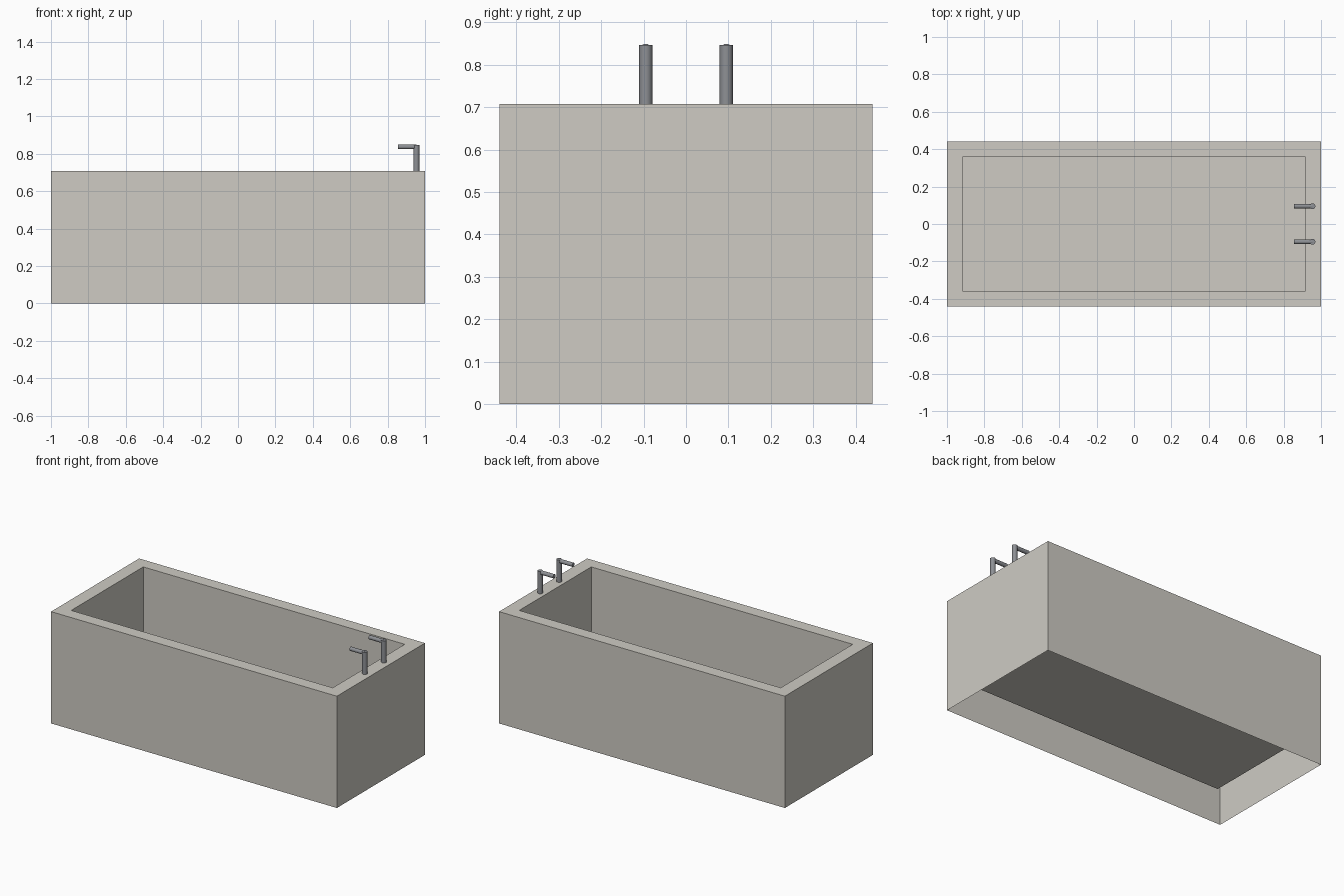
import bpy, bmesh, math
from mathutils import Matrix, Vector

if "Cube" in bpy.data.objects:
    bpy.data.objects.remove(bpy.data.objects["Cube"])


def material(name, rgb):
    m = bpy.data.materials.new(name)
    m.diffuse_color = (*rgb, 1.0)
    m.use_nodes = True
    m.node_tree.nodes["Principled BSDF"].inputs["Base Color"].default_value = m.diffuse_color
    return m


stone = material("warm_grey_stone", (0.62, 0.60, 0.55))
metal = material("grey_metal", (0.27, 0.28, 0.30))


def add_object(name, bm, mat):
    me = bpy.data.meshes.new(name)
    bm.to_mesh(me)
    bm.free()
    me.materials.append(mat)
    ob = bpy.data.objects.new(name, me)
    bpy.context.collection.objects.link(ob)
    return ob


# Tub: stacked rectangular loops (outer foot, outer rim, inner rim, basin floor), open underneath
bm = bmesh.new()
loops = []
for hx, hy, z in [(1.0, 0.44, 0.0), (1.0, 0.44, 0.707),
                  (0.915, 0.36, 0.707), (0.915, 0.36, 0.165)]:
    loops.append([bm.verts.new((sx * hx, sy * hy, z))
                  for sx, sy in ((-1, -1), (1, -1), (1, 1), (-1, 1))])
for a, b in zip(loops, loops[1:]):
    for i in range(4):
        j = (i + 1) % 4
        bm.faces.new((a[i], a[j], b[j], b[i]))
bm.faces.new(loops[-1])
add_object("tub", bm, stone)


def rod(name, start, end, radius):
    start, end = Vector(start), Vector(end)
    d = end - start
    bm = bmesh.new()
    bmesh.ops.create_cone(
        bm, cap_ends=True, segments=24, radius1=radius, radius2=radius, depth=d.length,
        matrix=Matrix.Translation((start + end) / 2)
        @ d.to_track_quat('Z', 'Y').to_matrix().to_4x4())
    ob = add_object(name, bm, metal)
    bpy.ops.object.select_all(action='DESELECT')
    ob.select_set(True)
    bpy.context.view_layer.objects.active = ob
    bpy.ops.object.shade_smooth_by_angle(angle=math.radians(35))


# Two taps: upright post and spout pointing over the basin
for side, y in (("front", -0.095), ("back", 0.095)):
    rod(side + "_tap_post", (0.954, y, 0.707), (0.954, y, 0.847), 0.0155)
    rod(side + "_tap_spout", (0.855, y, 0.837), (0.954, y, 0.837), 0.0125)
